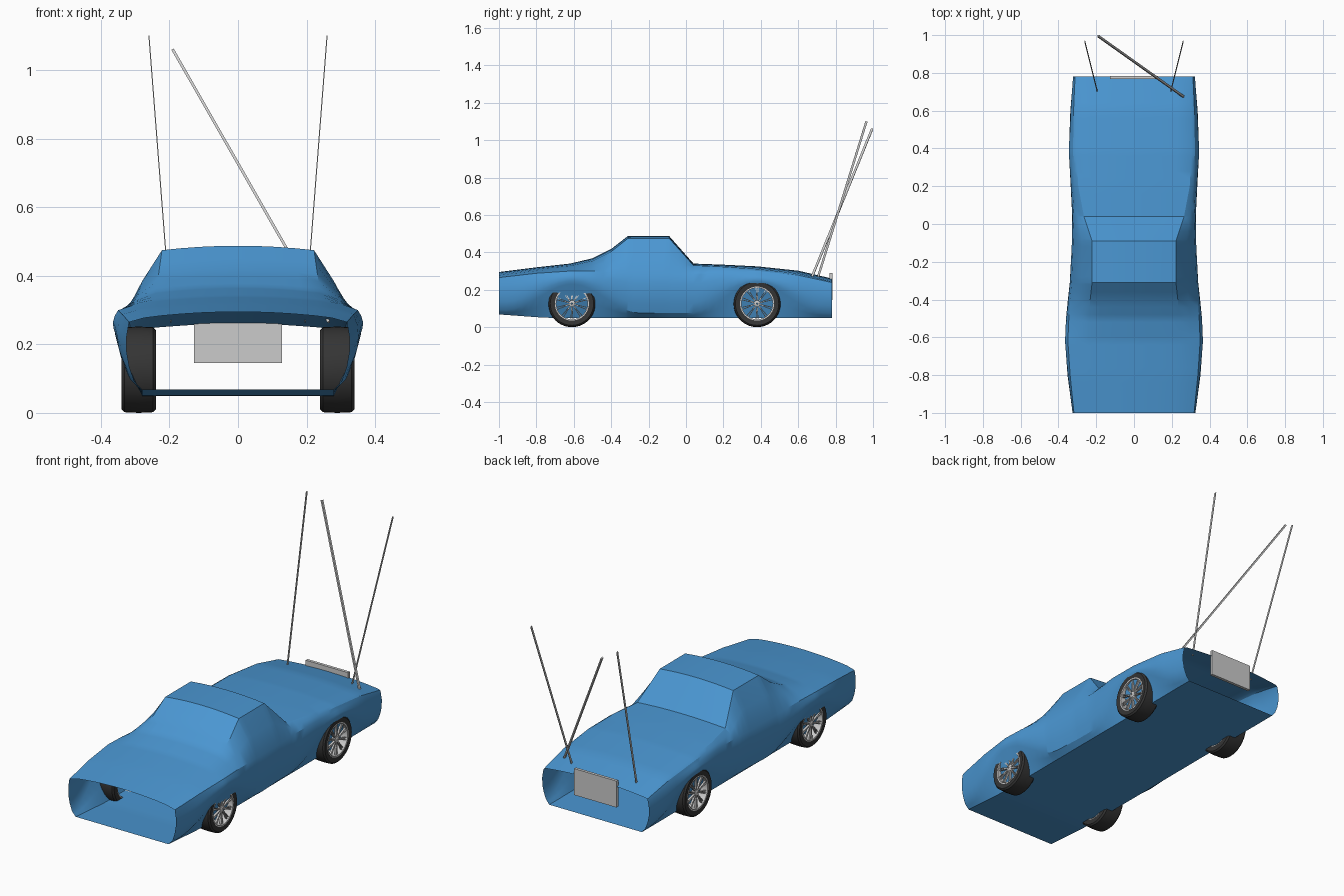
import bpy, bmesh, math
from mathutils import Vector, Matrix

if "Cube" in bpy.data.objects:
    bpy.data.objects.remove(bpy.data.objects["Cube"])


def material(name, rgb):
    m = bpy.data.materials.new(name)
    m.diffuse_color = (*rgb, 1)
    m.use_nodes = True
    m.node_tree.nodes["Principled BSDF"].inputs["Base Color"].default_value = m.diffuse_color
    return m


BLUE = material("body_blue", (0.07, 0.31, 0.65))
BLACK = material("tyre_black", (0.035, 0.035, 0.035))


def finish(name, bm, mat=None, smooth=None, recalc=True):
    if recalc:
        bmesh.ops.recalc_face_normals(bm, faces=bm.faces[:])
    me = bpy.data.meshes.new(name)
    bm.to_mesh(me)
    bm.free()
    ob = bpy.data.objects.new(name, me)
    bpy.context.collection.objects.link(ob)
    if mat:
        me.materials.append(mat)
    if smooth:
        bpy.ops.object.select_all(action='DESELECT')
        ob.select_set(True)
        bpy.context.view_layer.objects.active = ob
        bpy.ops.object.shade_smooth_by_angle(angle=math.radians(smooth))
    return ob


# Body stations: y, widest x, belt x, belt z, upper edge x, upper edge z, centre z
STATIONS = [
    (-1.00, .325, .318, .265, .22, .284, .295),
    (-0.80, .352, .338, .288, .23, .309, .320),
    (-0.62, .365, .350, .300, .24, .328, .340),
    (-0.50, .360, .345, .300, .24, .354, .368),
    (-0.40, .350, .338, .295, .232, .404, .418),
    (-0.31, .340, .330, .288, .222, .475, .488),
    (-0.09, .328, .322, .282, .222, .475, .487),
    (0.04, .327, .318, .285, .265, .330, .340),
    (0.20, .335, .326, .290, .295, .322, .334),
    (0.38, .345, .332, .285, .305, .311, .325),
    (0.60, .337, .327, .262, .305, .287, .302),
    (0.78, .322, .316, .228, .300, .243, .260),
]
AXLES = (-0.61, 0.38)


def station(y):
    for a, b in zip(STATIONS, STATIONS[1:]):
        if y <= b[0] + 1e-6:
            t = (y - a[0]) / (b[0] - a[0])
            return [p + (q - p) * t for p, q in zip(a, b)]


def section(y):
    _, xw, xb, zb, xr, zr, zt = station(y)
    # wheel-arch line rises smoothly over each axle
    d = min(abs(y - a) for a in AXLES)
    rise = math.cos(min(d / 0.37, 1) * math.pi / 2) ** 2
    floor = 0.05 + 0.018 * max(0, (-0.75 - y) / 0.25)
    zs = floor + 0.025 + 0.155 * rise
    xs = xw - 0.022 + 0.014 * rise
    half = [(0.14, floor), (0.28, floor)]
    half += [(0.28 + (xs - 0.28) * t, floor + (zs - floor) * t) for t in (.5, 1)]
    # curved flank from arch line to belt
    for t in (.25, .5, .75, 1):
        bulge = 4 * t * (1 - t)
        half.append((xs + (xb - xs) * t + (xw - (xs + xb) / 2) * bulge, zs + (zb - zs) * t))
    half.append(((xb + xr) / 2 + .004, (zb + zr) / 2 + .003))
    half.append((xr, zr))
    for f in (.75, .5, .25):
        half.append((xr * f, zt - (zt - zr) * f * f))
    return [(0, floor)] + half + [(0, zt)] + [(-x, z) for x, z in reversed(half)]


# Body shell, open at nose and tail
ys = {s[0] for s in STATIONS} | {round(-1 + 0.04 * i, 3) for i in range(45)}
bm = bmesh.new()
rows = [[bm.verts.new((x, y, z)) for x, z in section(y)] for y in sorted(ys)]
for a, b in zip(rows, rows[1:]):
    n = len(a)
    for i in range(n):
        j = (i + 1) % n
        bm.faces.new((a[i], a[j], b[j], b[i]))
finish("car_body", bm, BLUE, 28)


def lathe(bm, profile, steps=40):
    # revolve closed (x, radius) profile around the x axis
    rings = []
    for k in range(steps):
        a = 2 * math.pi * k / steps
        rings.append([bm.verts.new((x, r * math.cos(a), r * math.sin(a))) for x, r in profile])
    n = len(profile)
    for k in range(steps):
        p, q = rings[k], rings[(k + 1) % steps]
        for i in range(n):
            bm.faces.new((p[i], p[(i + 1) % n], q[(i + 1) % n], q[i]))


def add_box(bm, size, matrix):
    bmesh.ops.create_cube(bm, size=1, matrix=matrix @ Matrix.Diagonal((*size, 1)))


# Wheels: tyre plus spoked rim, outer side facing away from the car
for label, y in zip(("front", "rear"), AXLES):
    for side, s in (("right", 1), ("left", -1)):
        loc = Vector((s * 0.29, y, 0.126))
        bm = bmesh.new()
        lathe(bm, [(s * x, r) for x, r in (
            (-.05, .09), (-.05, .116), (-.042, .124), (0, .126),
            (.042, .124), (.05, .116), (.047, .09))])
        finish(f"{label}_{side}_tyre", bm, BLACK, 35).location = loc

        bm = bmesh.new()
        lathe(bm, [(s * x, r) for x, r in (
            (-.048, .084), (-.048, .091), (.048, .091), (.048, .084))])
        lathe(bm, [(s * x, r) for x, r in (
            (.02, .004), (.02, .016), (.042, .016), (.046, .004))], 20)
        for k in range(10):
            for off in (-.07, .07):
                rot = Matrix.Rotation(2 * math.pi * k / 10 + off, 4, 'X')
                add_box(bm, (.010, .004, .074),
                        rot @ Matrix.Translation((s * .036, 0, .049)))
        finish(f"{label}_{side}_rim", bm, None, 35).location = loc


def rod(name, start, end, width, depth):
    a, b = Vector(start), Vector(end)
    z = (b - a).normalized()
    x = Vector((0, 1, 0)).cross(z).normalized()
    y = z.cross(x)
    m = Matrix((x, y, z)).transposed().to_4x4()
    m.translation = (a + b) / 2
    bm = bmesh.new()
    add_box(bm, (width, depth, (b - a).length), m)
    finish(name, bm)


# Antennas on the tail
for side, s in (("right", 1), ("left", -1)):
    rod(f"{side}_antenna", (s * .195, .705, .265), (s * .26, .965, 1.10), .003, .012)
rod("crossed_antenna", (.265, .672, .265), (-.19, .995, 1.06), .008, .012)

# Rear plate
bm = bmesh.new()
add_box(bm, (.256, .016, .144), Matrix.Translation((0, .775, .217)))
finish("rear_plate", bm)
